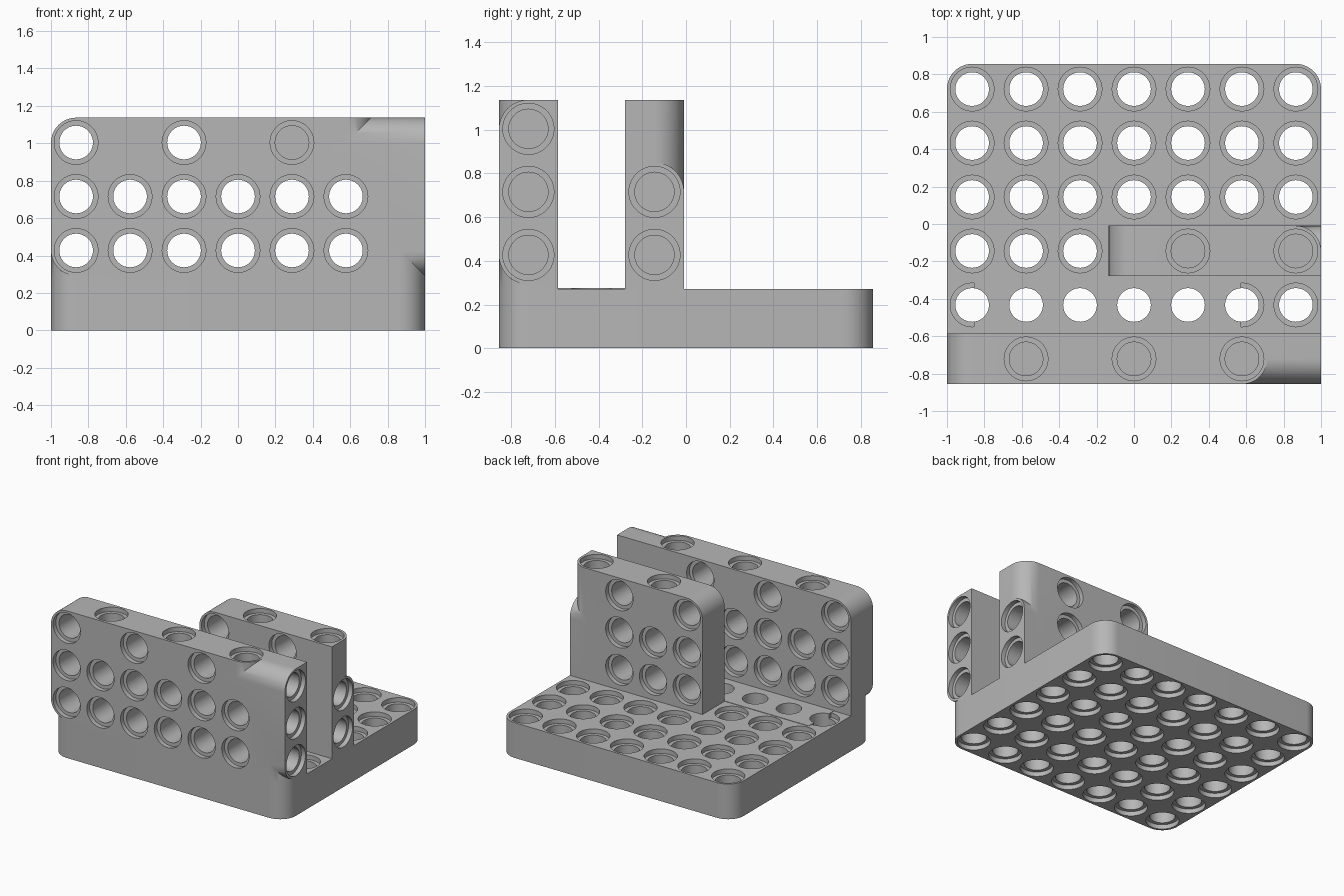
import bpy, bmesh, math

cube = bpy.data.objects.get("Cube")
if cube:
    bpy.data.objects.remove(cube, do_unlink=True)

P = 0.2885            # hole pitch
H = 0.135             # half thickness of every plate, also the corner radius
T = 0.272             # base height
R, RIM, DEPTH = 0.09, 0.117, 0.035
TOP = 1.137
XS = [P * i for i in range(-3, 4)]
ZS = [0.427 + P * i for i in range(3)]
Y_FRONT, Y_GAP, Y_MID = -2.5 * P, -1.5 * P, -0.5 * P

grey = bpy.data.materials.new("plain grey")
grey.use_nodes = True
grey.diffuse_color = (0.47, 0.47, 0.47, 1)
grey.node_tree.nodes["Principled BSDF"].inputs["Base Color"].default_value = (0.47, 0.47, 0.47, 1)


def place(axis, u, v, a):
    return {"x": (a, u, v), "y": (u, a, v), "z": (u, v, a)}[axis]


def finish(bm, name):
    bmesh.ops.recalc_face_normals(bm, faces=bm.faces)
    mesh = bpy.data.meshes.new(name)
    bm.to_mesh(mesh)
    bm.free()
    mesh.materials.append(grey)
    ob = bpy.data.objects.new(name, mesh)
    bpy.context.collection.objects.link(ob)
    return ob


def prism(name, axis, u, v, a, rounded=()):
    """Box along an axis; listed corners (u side, v side) are rounded."""
    pts = []
    for i, (su, sv) in enumerate([(1, 1), (0, 1), (0, 0), (1, 0)]):
        if (su, sv) in rounded:
            cu, cv = u[su] + H * (1 - 2 * su), v[sv] + H * (1 - 2 * sv)
            for k in range(13):
                t = math.pi / 2 * (i + k / 12)
                pts.append((cu + H * math.cos(t), cv + H * math.sin(t)))
        else:
            pts.append((u[su], v[sv]))
    bm = bmesh.new()
    rings = [[bm.verts.new(place(axis, p, q, s)) for p, q in pts] for s in a]
    for ring in rings:
        bm.faces.new(ring)
    for i in range(len(pts)):
        j = (i + 1) % len(pts)
        bm.faces.new((rings[0][i], rings[0][j], rings[1][j], rings[1][i]))
    return finish(bm, name)


def hole_cutter(holes):
    """Round holes (axis, u, v, start, end, rim at start, rim at end)."""
    bm = bmesh.new()
    n = 36
    for axis, u, v, a0, a1, rim0, rim1 in holes:
        prof = [(a0 - 0.01, RIM), (a0 + DEPTH, RIM), (a0 + DEPTH, R)] if rim0 else [(a0, R)]
        prof += [(a1 - DEPTH, R), (a1 - DEPTH, RIM), (a1 + 0.01, RIM)] if rim1 else [(a1, R)]
        rings = [[bm.verts.new(place(axis, u + r * math.cos(math.tau * k / n),
                                     v + r * math.sin(math.tau * k / n), a))
                  for k in range(n)] for a, r in prof]
        bm.faces.new(rings[0])
        bm.faces.new(rings[-1])
        for lo, hi in zip(rings, rings[1:]):
            for k in range(n):
                m = (k + 1) % n
                bm.faces.new((lo[k], lo[m], hi[m], hi[k]))
    return finish(bm, "hole_cutter")


def combine(ob, other, operation):
    mod = ob.modifiers.new("combine", "BOOLEAN")
    mod.operation, mod.solver, mod.object = operation, "EXACT", other
    bpy.context.view_layer.update()
    result = bpy.data.meshes.new_from_object(
        ob.evaluated_get(bpy.context.evaluated_depsgraph_get()))
    ob.modifiers.clear()
    ob.data = result
    bpy.data.objects.remove(other, do_unlink=True)


def build(pieces, holes):
    body = pieces[0]
    for piece in pieces[1:]:
        combine(body, piece, "UNION")
    combine(body, hole_cutter(holes), "DIFFERENCE")
    return body


ALL = [(0, 0), (0, 1), (1, 0), (1, 1)]
y_front = (Y_FRONT - H, Y_FRONT + H)
y_mid = (Y_MID - H, Y_MID + H)

# Base plate with a grid of holes; those under the walls are blind
holes = []
for x in XS:
    for j in range(6):
        y = (j - 2.5) * P
        covered = j == 0 or (j == 2 and x > -0.1)
        holes.append(("z", x, y, 0, T - 0.01 if covered else T, True, not covered))
base = build([prism("base", "z", (-1, 1), (-0.856, 0.856), (0, T), ALL)], holes)

# Plain strip on the floor of the slot, hiding the hole rims there
combine(base, prism("slot_floor", "z", (-0.856, 0.572), (Y_GAP - 0.155, Y_GAP + 0.155),
                    (0.2, T + 0.003)), "UNION")
combine(base, hole_cutter([("z", x, Y_GAP, 0.1, 0.4, False, False) for x in XS]), "DIFFERENCE")

# Front wall: rounded left plate, upright plate, rounded right beam and foot
low = ZS[0] - H
pieces = [
    prism("front_wall", "y", (-1, 0), (low, TOP), y_front, [(0, 0), (0, 1)]),
    prism("upright", "z", (-0.5, 2 * P + H), y_front, (T, TOP), [(1, 0)]),
    prism("end_beam", "x", y_front, (low, TOP), (0.3, 1), [(0, 0), (0, 1)]),
    prism("foot", "z", (-1, 1), y_front, (T, ZS[0]), [(0, 0), (1, 0)]),
]
holes = [("y", x, z, *y_front, True, True) for x in XS[:6] for z in ZS[:2]]
holes += [("y", x, ZS[2], *y_front, True, True) for x in XS[0:5:2]]
holes += [("z", x, Y_FRONT, TOP - 2 * H, TOP, False, True) for x in XS[1:6:2]]
holes += [("x", Y_FRONT, z, 1 - 2 * H, 1, False, True) for z in ZS]
front_wall = build(pieces, holes)

# Middle wall: rounded left plate, upright plate and lower end beam
pieces = [
    prism("middle_wall", "y", (-H, 0.5), (T, TOP), y_mid, [(0, 1)]),
    prism("upright", "z", (0.2, 1), y_mid, (T, TOP), [(1, 1)]),
    prism("end_beam", "x", y_mid, (T, ZS[1] + H), (0.4, 1), [(1, 1)]),
]
holes = [("y", x, z, *y_mid, True, True) for x in XS[3:6] for z in ZS[:2]]
holes += [("y", x, ZS[2], *y_mid, True, True) for x in XS[3:6:2]]
holes += [("z", x, Y_MID, TOP - 2 * H, TOP, False, True) for x in XS[4:7:2]]
holes += [("x", Y_MID, z, 1 - 2 * H, 1, False, True) for z in ZS[:2]]
middle_wall = build(pieces, holes)

# Smooth round surfaces, crisp edges
bpy.ops.object.select_all(action="DESELECT")
for ob in (base, front_wall, middle_wall):
    ob.select_set(True)
    bpy.context.view_layer.objects.active = ob
bpy.ops.object.shade_smooth_by_angle(angle=math.radians(30))
